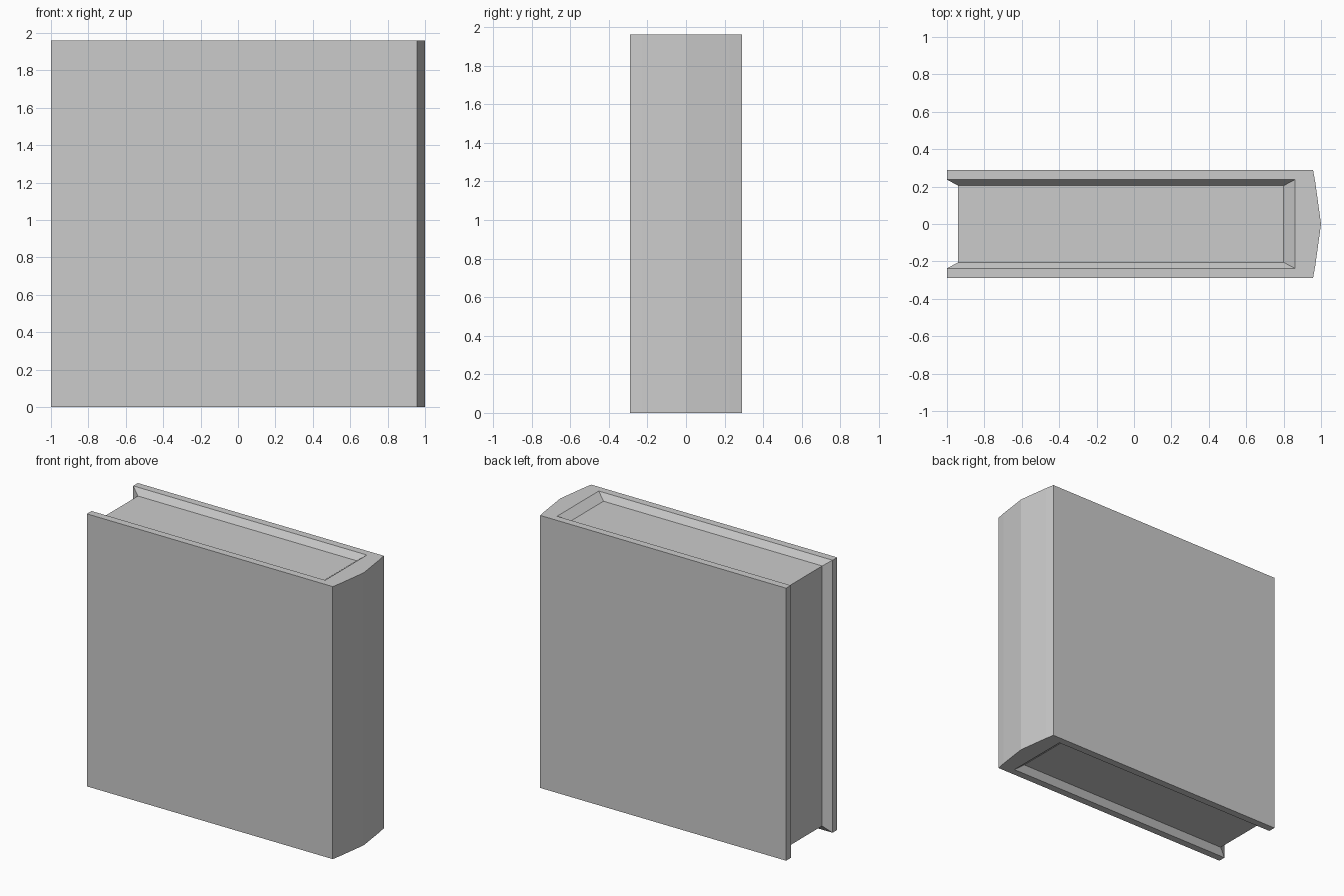
import bpy, bmesh
from mathutils import Matrix, Vector

if "Cube" in bpy.data.objects:
    bpy.data.objects.remove(bpy.data.objects["Cube"])

H = 1.96            # book height
D = 0.045           # page recess at head and foot
OUT, LIP, PAGE = 0.29, 0.237, 0.205    # half thicknesses: cover, lip, pages
FORE, PAGE_FORE = -1.0, -0.94
SPINE_IN, PAGE_SPINE = 0.86, 0.80


def finish(name, bm):
    mesh = bpy.data.meshes.new(name)
    bm.to_mesh(mesh)
    bm.free()
    obj = bpy.data.objects.new(name, mesh)
    bpy.context.collection.objects.link(obj)
    return obj


# Cover: two boards joined by a shallow faceted spine, with chamfered inner lips
bm = bmesh.new()


def poly(points):
    bm.faces.new([bm.verts.new(p) for p in points])


outer = [(FORE, -OUT), (0.957, -OUT), (0.969, -0.225), (1.0, 0.0),
         (0.969, 0.225), (0.957, OUT), (FORE, OUT)]
inner = [(FORE, LIP), (SPINE_IN, LIP), (SPINE_IN, -LIP), (FORE, -LIP)]

# outside walls
for (x0, y0), (x1, y1) in zip(outer, outer[1:]):
    poly([(x0, y0, 0), (x1, y1, 0), (x1, y1, H), (x0, y0, H)])

# head and foot rims, and the chamfer at the spine end of each recess
for z, zp in ((H, H - D), (0, D)):
    poly([(x, y, z) for x, y in outer + inner])
    poly([(SPINE_IN, -LIP, z), (SPINE_IN, LIP, z),
          (PAGE_SPINE, PAGE, zp), (PAGE_SPINE, -PAGE, zp)])

# board edges and the chamfers running around the page block
for s in (-1, 1):
    poly([(FORE, s * OUT, 0), (FORE, s * LIP, 0), (FORE, s * LIP, H), (FORE, s * OUT, H)])
    lip = [(SPINE_IN, s * LIP, H), (FORE, s * LIP, H),
           (FORE, s * LIP, 0), (SPINE_IN, s * LIP, 0)]
    low = [(PAGE_SPINE, s * PAGE, H - D), (PAGE_FORE, s * PAGE, H - D),
           (PAGE_FORE, s * PAGE, D), (PAGE_SPINE, s * PAGE, D)]
    for i in range(3):
        poly([lip[i], lip[i + 1], low[i + 1], low[i]])

bmesh.ops.remove_doubles(bm, verts=bm.verts[:], dist=1e-5)
bmesh.ops.recalc_face_normals(bm, faces=bm.faces[:])
finish("cover", bm)

# Page block: only the three exposed sides are kept
bm = bmesh.new()
size = Vector((PAGE_SPINE - PAGE_FORE, 2 * PAGE, H - 2 * D))
centre = Vector(((PAGE_SPINE + PAGE_FORE) / 2, 0, H / 2))
bmesh.ops.create_cube(bm, size=1,
                      matrix=Matrix.Translation(centre) @ Matrix.Diagonal((*size, 1)))
bm.normal_update()
glued = [f for f in bm.faces if abs(f.normal.y) > 0.5 or f.normal.x > 0.5]
bmesh.ops.delete(bm, geom=glued, context='FACES')
finish("pages", bm)
